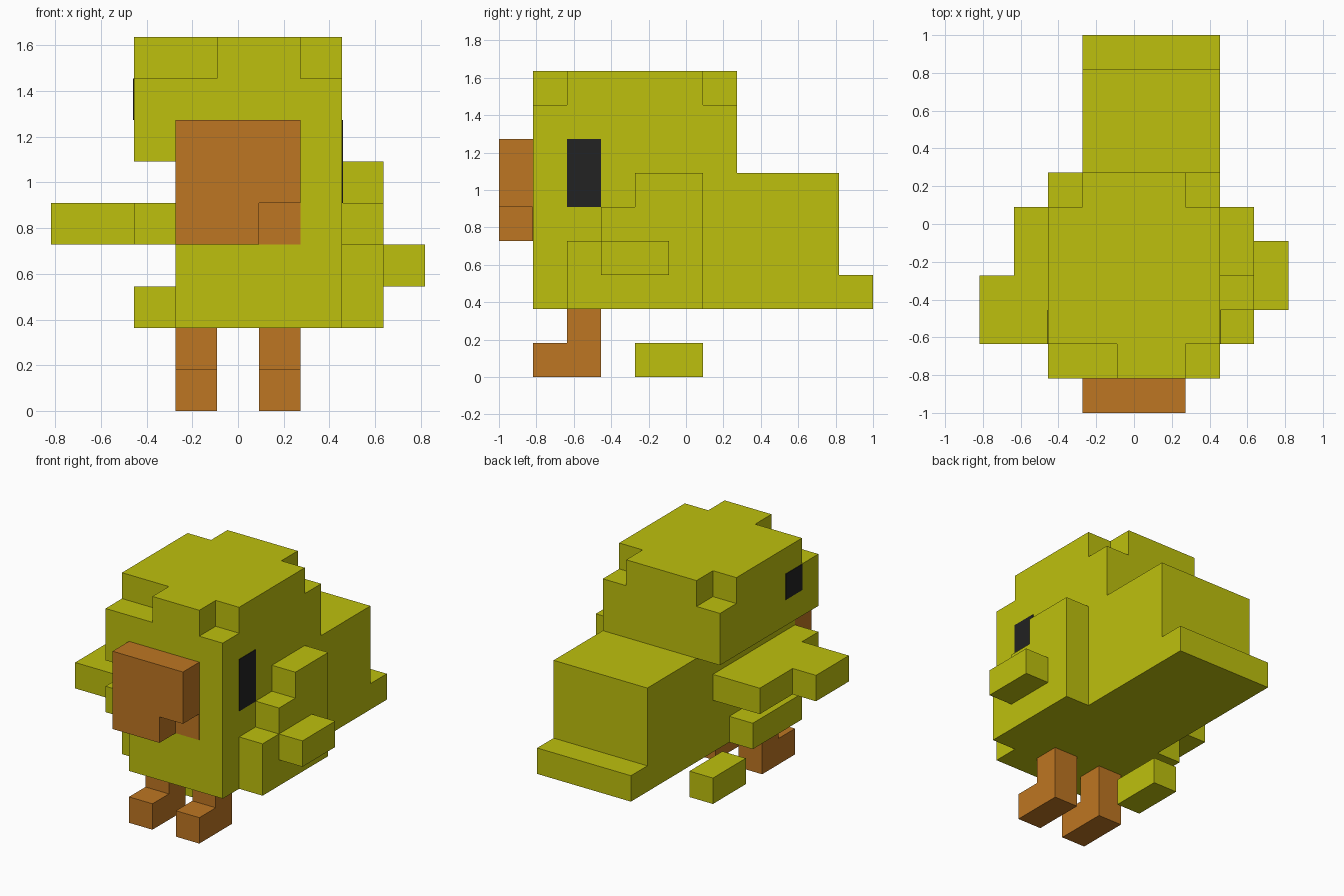
import bpy, bmesh
from mathutils import Vector

if "Cube" in bpy.data.objects:
    bpy.data.objects.remove(bpy.data.objects["Cube"], do_unlink=True)

U = 2 / 11                       # edge length of one block
ORIGIN = Vector((4.5, 5.5, 0))   # block coordinates of the centre on the ground


def material(name, rgb):
    m = bpy.data.materials.new(name)
    m.use_nodes = True
    m.diffuse_color = (*rgb, 1)
    bsdf = m.node_tree.nodes["Principled BSDF"]
    bsdf.inputs["Base Color"].default_value = (*rgb, 1)
    bsdf.inputs["Roughness"].default_value = 0.9
    return m


YELLOW = material("olive_yellow", (0.515, 0.527, 0.004))
ORANGE = material("orange", (0.515, 0.181, 0.016))
BLACK = material("black", (0.016, 0.016, 0.016))


def prism(name, mat, axis, start, end, outline):
    """Extrude an outline, in block units, along an axis from start to end."""
    def place(u, v, w):
        p = {"x": (w, u, v), "y": (u, w, v), "z": (u, v, w)}[axis]
        return (Vector(p) - ORIGIN) * U

    bm = bmesh.new()
    face = bm.faces.new([bm.verts.new(place(u, v, start)) for u, v in outline])
    new = bmesh.ops.extrude_face_region(bm, geom=[face], use_keep_orig=True)["geom"]
    shift = place(0, 0, end) - place(0, 0, start)
    bmesh.ops.translate(bm, vec=shift, verts=[g for g in new if isinstance(g, bmesh.types.BMVert)])
    bmesh.ops.recalc_face_normals(bm, faces=bm.faces)
    mesh = bpy.data.meshes.new(name)
    bm.to_mesh(mesh)
    bm.free()
    mesh.materials.append(mat)
    obj = bpy.data.objects.new(name, mesh)
    bpy.context.collection.objects.link(obj)
    return obj


def box(name, mat, x, y, z):
    return prism(name, mat, "z", *z, [(x[0], y[0]), (x[1], y[0]), (x[1], y[1]), (x[0], y[1])])


# Body with the tail step at the back
prism("body", YELLOW, "x", 3, 7, [(1, 2), (11, 2), (11, 3), (10, 3), (10, 6), (1, 6)])

# Head, with notched corners on its crown
box("head", YELLOW, (2, 7), (1, 7), (6, 8))
prism("crown", YELLOW, "z", 8, 9,
      [(4, 1), (6, 1), (6, 2), (7, 2), (7, 6), (6, 6),
       (6, 7), (3, 7), (3, 6), (2, 6), (2, 2), (4, 2)])

# Left wing: stepped slab against the body with a tip
prism("left_wing", YELLOW, "x", 7, 8,
      [(2, 2), (6, 2), (6, 6), (4, 6), (4, 5), (3, 5), (3, 4), (2, 4)])
box("left_wing_tip", YELLOW, (8, 9), (3, 5), (3, 4))

# Right wing: flat spread plate, with a ridge low on the flank
prism("right_wing", YELLOW, "z", 4, 5,
      [(3, 1), (3, 6), (1, 6), (1, 4), (0, 4), (0, 2), (2, 2), (2, 1)])
box("right_flank_ridge", YELLOW, (2, 3), (2, 5), (2, 3))

# Legs with feet pointing forward
for name, x in (("right_leg", 3), ("left_leg", 5)):
    prism(name, ORANGE, "x", x, x + 1, [(1, 0), (3, 0), (3, 2), (2, 2), (2, 1), (1, 1)])

# Loose block on the ground behind the right foot
box("ground_block", YELLOW, (3, 4), (4, 6), (0, 1))

# Beak with a missing lower corner, and the painted patch behind it
prism("beak", ORANGE, "y", 0, 1, [(3, 4), (5, 4), (5, 5), (6, 5), (6, 7), (3, 7)])
box("beak_patch", ORANGE, (5, 6), (0.98, 1), (4, 5))

# Eyes
box("left_eye", BLACK, (7, 7.02), (2, 3), (5, 7))
box("right_eye", BLACK, (1.98, 2), (2, 3), (7, 8))
